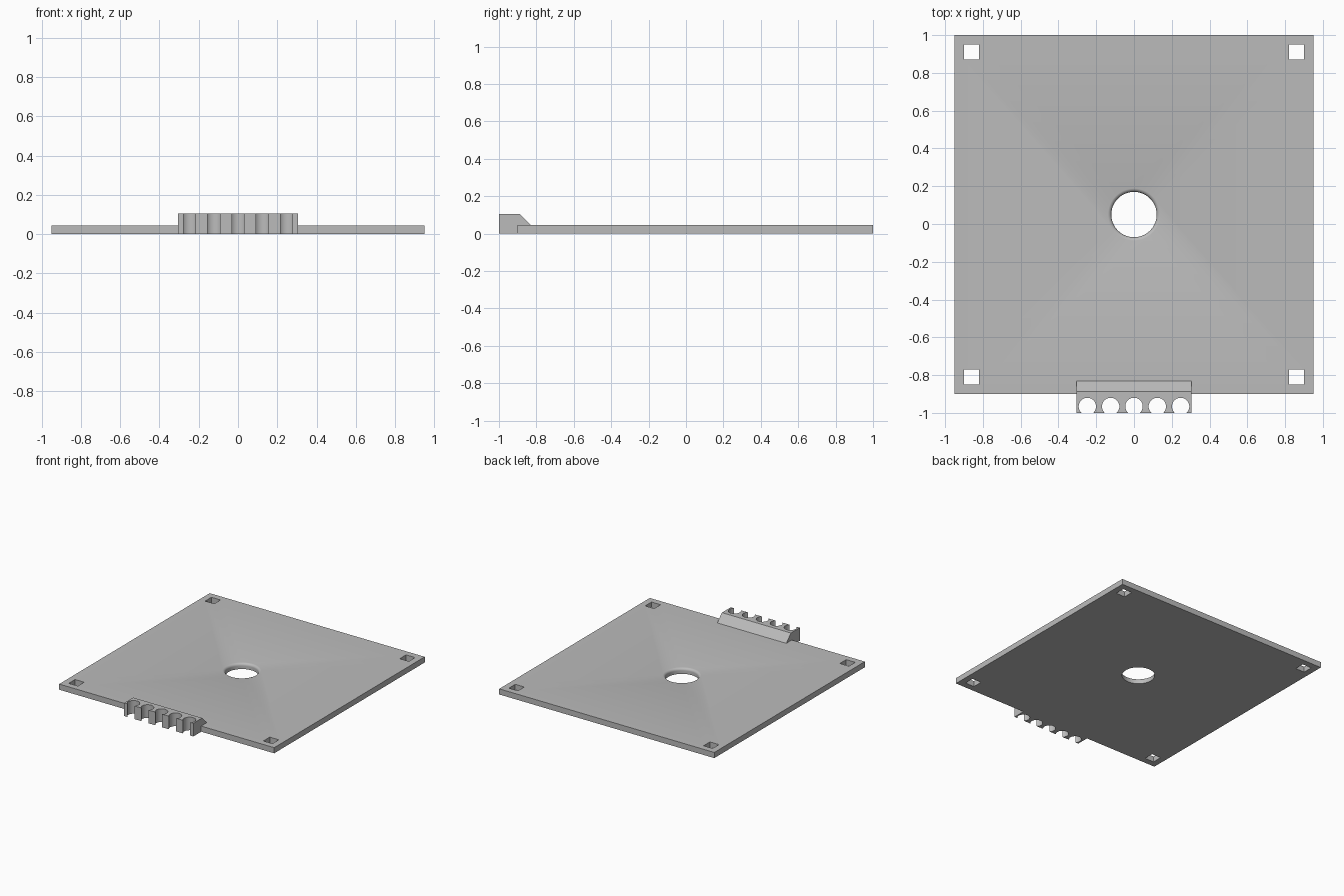
import bpy
import bmesh
from math import sin, cos, pi

cube = bpy.data.objects.get("Cube")
if cube:
    bpy.data.objects.remove(cube, do_unlink=True)

THICK = 0.045
EDGE = -0.9  # front edge of the plate

grey = bpy.data.materials.new("light grey")
grey.use_nodes = True
colour = (0.5, 0.5, 0.5, 1)
grey.diffuse_color = colour
grey.node_tree.nodes["Principled BSDF"].inputs["Base Color"].default_value = colour


def make_object(name, bm):
    bmesh.ops.recalc_face_normals(bm, faces=bm.faces)
    mesh = bpy.data.meshes.new(name)
    bm.to_mesh(mesh)
    bm.free()
    mesh.materials.append(grey)
    obj = bpy.data.objects.new(name, mesh)
    bpy.context.collection.objects.link(obj)
    return obj


def add_box(bm, low, high):
    verts = bmesh.ops.create_cube(bm, size=1)["verts"]
    for v in verts:
        v.co = [(a + b) / 2 + c * (b - a) for a, b, c in zip(low, high, v.co)]


def add_lathe(bm, x, y, profile, sides):
    """Closed solid of revolution from (radius, z) points."""
    rings = [[bm.verts.new((x + r * cos(2 * pi * i / sides),
                            y + r * sin(2 * pi * i / sides), z))
              for i in range(sides)] for r, z in profile]
    for a, b in zip(rings, rings[1:]):
        for i in range(sides):
            j = (i + 1) % sides
            bm.faces.new((a[i], a[j], b[j], b[i]))
    bm.faces.new(rings[0])
    bm.faces.new(rings[-1])


def cut(obj, cutter):
    mod = obj.modifiers.new("holes", "BOOLEAN")
    mod.operation = "DIFFERENCE"
    mod.solver = "EXACT"
    mod.object = cutter
    bpy.context.view_layer.objects.active = obj
    obj.select_set(True)
    bpy.ops.object.modifier_apply(modifier=mod.name)
    bpy.data.objects.remove(cutter, do_unlink=True)
    bpy.ops.object.select_all(action="DESELECT")
    obj.select_set(True)
    bpy.ops.object.shade_smooth_by_angle(angle=pi / 6)
    obj.select_set(False)


# Base plate
bm = bmesh.new()
add_box(bm, (-0.95, EDGE, 0), (0.95, 1, THICK))
plate = make_object("base_plate", bm)

# Square corner holes and the central hole with its rounded upper rim
bm = bmesh.new()
for x in (-0.86, 0.86):
    for y in (-0.81, 0.91):
        add_box(bm, (x - 0.04, y - 0.04, -0.1), (x + 0.04, y + 0.04, 0.1))
radius, fillet = 0.12, 0.02
rim = [(radius + fillet * (1 - cos(a)), THICK - fillet + fillet * sin(a))
       for a in (i * pi / 12 for i in range(6))]
rim.append((radius + fillet, THICK + 0.0005))
add_lathe(bm, 0, 0.05, [(radius, -0.1)] + rim + [(radius + fillet, 0.1)], 64)
cut(plate, make_object("plate_cutter", bm))

# Holder block with a sloped back, resting on the plate edge
bm = bmesh.new()
profile = [(-1, 0), (EDGE, 0), (EDGE, THICK), (-0.83, THICK),
           (-0.888, 0.105), (-1, 0.105)]
ends = [[bm.verts.new((x, y, z)) for y, z in profile] for x in (-0.305, 0.305)]
for end in ends:
    bm.faces.new(end)
for i in range(len(profile)):
    j = (i + 1) % len(profile)
    bm.faces.new((ends[0][i], ends[0][j], ends[1][j], ends[1][i]))
holder = make_object("slotted_holder", bm)

# Row of round slots open to the front
bm = bmesh.new()
for i in range(-2, 3):
    add_lathe(bm, i * 0.1235, -0.966, [(0.046, -0.1), (0.046, 0.2)], 40)
cut(holder, make_object("slot_cutter", bm))
